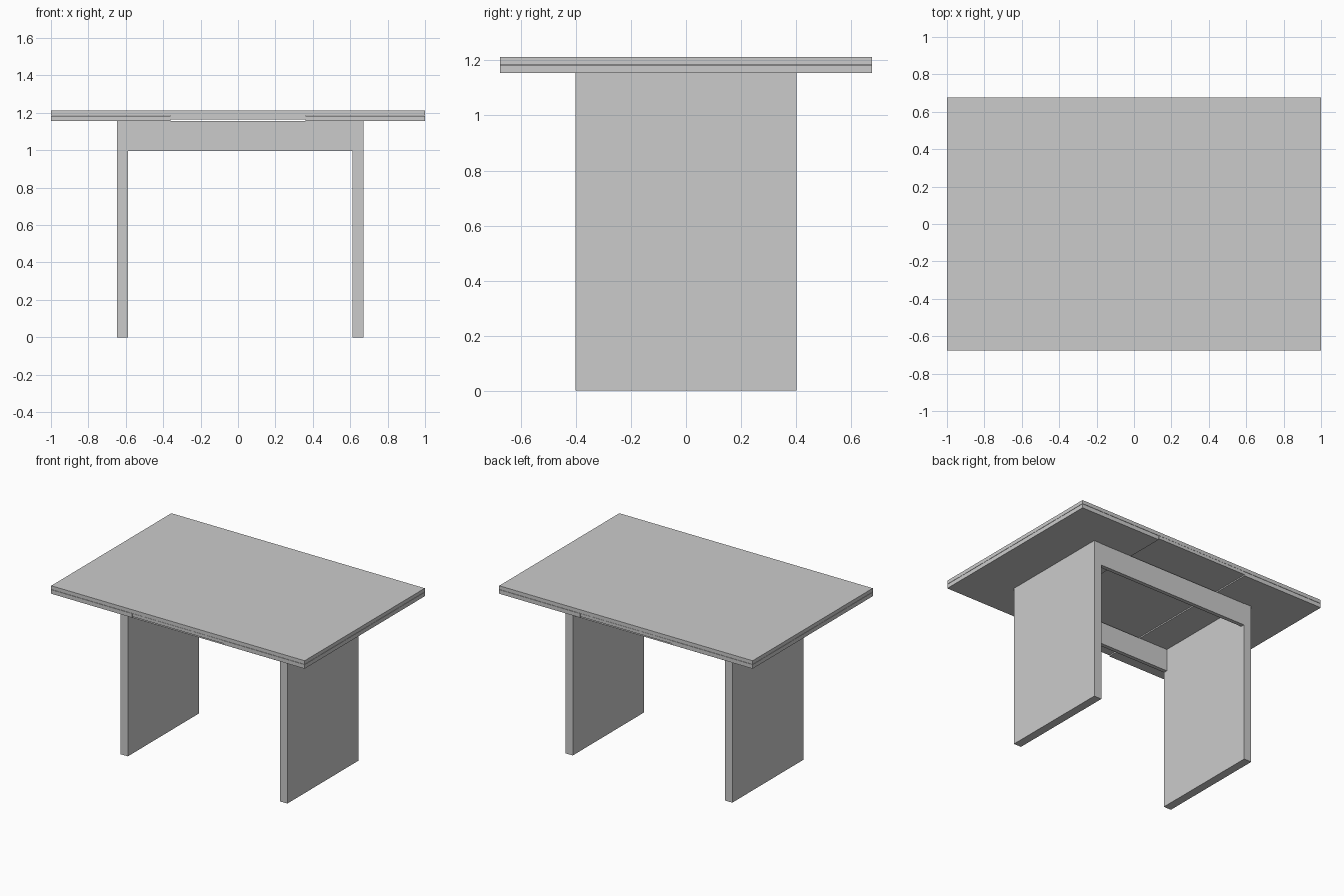
import bpy
import bmesh
from mathutils import Vector

if "Cube" in bpy.data.objects:
    bpy.data.objects.remove(bpy.data.objects["Cube"])


def box(name, x, y, z):
    """Axis-aligned board from (min, max) ranges."""
    bm = bmesh.new()
    bmesh.ops.create_cube(bm, size=1)
    for v in bm.verts:
        v.co = Vector(r[0] if c < 0 else r[1] for c, r in zip(v.co, (x, y, z)))
    mesh = bpy.data.meshes.new(name)
    bm.to_mesh(mesh)
    bm.free()
    obj = bpy.data.objects.new(name, mesh)
    bpy.context.collection.objects.link(obj)
    return obj


HALF_Y = 0.677
LEG_Y = 0.402
UNDER = 1.155

# Table top
box("table_top", (-1, 1), (-HALF_Y, HALF_Y), (1.186, 1.212))

# Pull-out leaves below the top, with a thinner fixed panel between them
box("left_leaf", (-1, -0.361), (-HALF_Y, HALF_Y), (UNDER, 1.184))
box("right_leaf", (0.361, 1), (-HALF_Y, HALF_Y), (UNDER, 1.184))
box("centre_panel", (-0.36, 0.36), (-HALF_Y, HALF_Y), (1.163, 1.185))

# Slab legs
box("left_leg", (-0.647, -0.588), (-LEG_Y, LEG_Y), (0, UNDER))
box("right_leg", (0.612, 0.671), (-LEG_Y, LEG_Y), (0, UNDER))

# Aprons joining the legs
for name, side in (("front_apron", -1), ("back_apron", 1)):
    ys = sorted((side * 0.372, side * 0.4))
    box(name, (-0.588, 0.611), ys, (0.997, UNDER))
